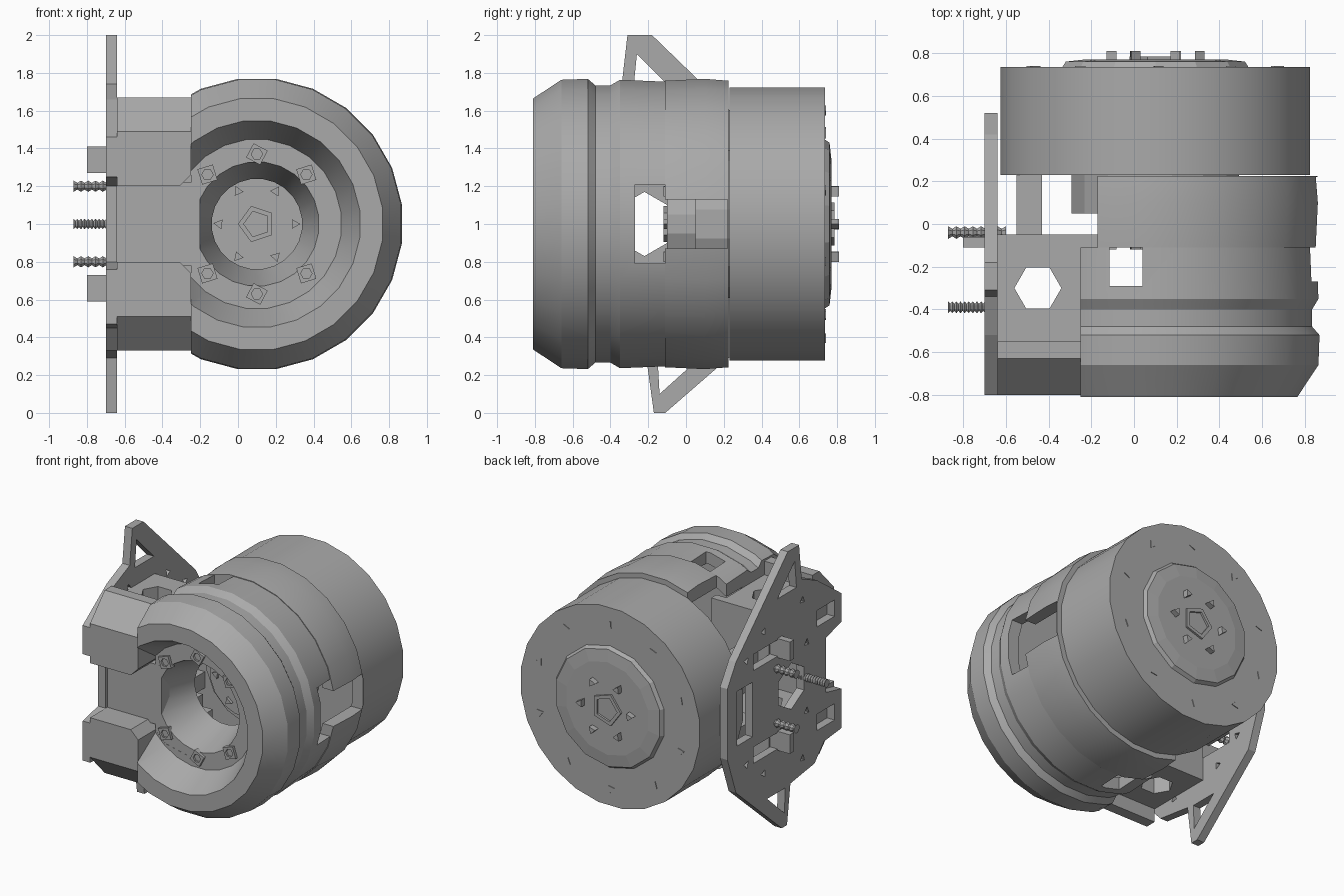
import bpy, bmesh, math
from mathutils import Matrix, Vector

default_cube = bpy.data.objects.get("Cube")
if default_cube:
    bpy.data.objects.remove(default_cube, do_unlink=True)

# One grey finish for everything
GREY = (0.4, 0.4, 0.4, 1)
grey_metal = bpy.data.materials.new("grey metal")
grey_metal.use_nodes = True
grey_metal.diffuse_color = GREY
grey_metal.node_tree.nodes["Principled BSDF"].inputs["Base Color"].default_value = GREY

CENTRE_X, CENTRE_Z = 0.1, 1.0


def finish(name, bm, smooth=False):
    bmesh.ops.remove_doubles(bm, verts=bm.verts, dist=0.0001)
    bmesh.ops.recalc_face_normals(bm, faces=bm.faces)
    mesh = bpy.data.meshes.new(name)
    bm.to_mesh(mesh)
    bm.free()
    mesh.materials.append(grey_metal)
    obj = bpy.data.objects.new(name, mesh)
    bpy.context.collection.objects.link(obj)
    if smooth:
        smooth_edges(obj)
    return obj


def activate(obj):
    bpy.ops.object.select_all(action='DESELECT')
    obj.select_set(True)
    bpy.context.view_layer.objects.active = obj


def smooth_edges(obj):
    activate(obj)
    bpy.ops.object.shade_smooth_by_angle(angle=math.radians(20))


def prism(name, outline, axis, low, high):
    """Extrude a flat outline along one axis."""
    place = {'x': lambda a, b: (low, a, b),
             'y': lambda a, b: (a, low, b),
             'z': lambda a, b: (a, b, low)}[axis]
    bm = bmesh.new()
    face = bm.faces.new([bm.verts.new(place(*p)) for p in outline])
    ext = bmesh.ops.extrude_face_region(bm, geom=[face])
    move = Vector([(high - low) * (axis == k) for k in 'xyz'])
    bmesh.ops.translate(bm, vec=move, verts=[v for v in ext['geom'] if isinstance(v, bmesh.types.BMVert)])
    return finish(name, bm)


def box(name, x, y, z):
    return prism(name, [(x[0], y[0]), (x[1], y[0]), (x[1], y[1]), (x[0], y[1])], 'z', *z)


def ngon(a, b, radius, sides, turn=0.0):
    angles = [turn + math.tau * i / sides for i in range(sides)]
    return [(a + radius * math.cos(t), b + radius * math.sin(t)) for t in angles]


def lathe(name, profile, sides=24, origin=(CENTRE_X, 0, CENTRE_Z), along_x=False, smooth=True):
    """Revolve a closed (radius, distance) profile about the y or x axis."""
    bm = bmesh.new()
    rings = []
    for i in range(sides):
        t = math.tau * (i + 0.5) / sides
        ring = [(d, r * math.cos(t), r * math.sin(t)) if along_x else
                (r * math.cos(t), d, r * math.sin(t)) for r, d in profile]
        rings.append([bm.verts.new(p) for p in ring])
    count = len(profile)
    for i in range(sides):
        a, b = rings[i], rings[(i + 1) % sides]
        for j in range(count):
            k = (j + 1) % count
            if profile[j][0] or profile[k][0]:
                bm.faces.new((a[j], a[k], b[k], b[j]))
    bmesh.ops.remove_doubles(bm, verts=bm.verts, dist=0.00001)
    bmesh.ops.transform(bm, matrix=Matrix.Translation(origin), verts=bm.verts)
    return finish(name, bm, smooth)


def cut(target, cutters, smooth=True):
    for cutter in cutters:
        mod = target.modifiers.new("cut", 'BOOLEAN')
        mod.operation = 'DIFFERENCE'
        mod.solver = 'EXACT'
        mod.object = cutter
        activate(target)
        bpy.ops.object.modifier_apply(modifier=mod.name)
        bpy.data.objects.remove(cutter, do_unlink=True)
    if smooth:
        smooth_edges(target)


def mirrored(z, side):
    """Heights above the centre line, flipped for the lower side."""
    return tuple(sorted(CENTRE_Z + side * h for h in z))


# Front housing: grooved shell with a bowl and a funnel hole
front_housing = lathe("front_housing", [
    (0.67, -0.81), (0.77, -0.66), (0.775, -0.52), (0.74, -0.48), (0.74, -0.4), (0.77, -0.35),
    (0.76, -0.11), (0.68, -0.11), (0.68, -0.3), (0.24, -0.3), (0.33, -0.6), (0.45, -0.6), (0.55, -0.81)])
channel = [(-1, 0.8), (-0.32, 0.8), (-0.17, 0.66), (CENTRE_X, 0.6),
           (CENTRE_X, 1.4), (-0.17, 1.34), (-0.32, 1.2), (-1, 1.2)]
cut(front_housing, [
    box("side_cutter", (-1, -0.25), (-1, 0), (0, 2)),
    prism("channel_cutter", channel, 'y', -0.9, -0.599),
    box("window_cutter", (-0.115, 0.04), (-0.29, 0), (0, 2)),
    box("side_window_cutter", (0.5, 1), (-0.27, 0), (0.79, 1.21))])

# Middle band, open toward the mounting plate and slotted on the far side
middle_band = lathe("middle_band", [(0.765, -0.11), (0.775, 0.1), (0.765, 0.225), (0.68, 0.225), (0.68, -0.11)])
cut(middle_band, [
    box("band_cutter", (-1, -0.17), (-1, 1), (0, 2)),
    box("slot_cutter", (0.5, 1), (-1, 0.22), (0.87, 1.13))])

# Motor can, inner hub and rear boss
motor_can = lathe("motor_can", [(0, 0.23), (0.73, 0.23), (0.73, 0.735), (0, 0.735)])
lathe("inner_hub", [(0, -0.1), (0.26, -0.1), (0.26, 0.05), (0.4, 0.05), (0.4, 0.23), (0, 0.23)], 16)
lathe("hub_shaft", [(0.07, -0.12), (0.1, -0.12), (0.1, -0.09), (0.07, -0.09)], 5, smooth=False)
lathe("rear_boss", [(0, 0.73), (0.45, 0.73), (0.43, 0.76), (0.34, 0.77), (0, 0.77)], 14, smooth=False)
lathe("rear_shaft", [(0.09, 0.76), (0.12, 0.76), (0.12, 0.785), (0.09, 0.785)], 5, smooth=False)

# Rear pins and rim screws
for i in range(6):
    x, z = ngon(CENTRE_X, CENTRE_Z, 0.2, 6)[i]
    prism("rear_pin", ngon(x, z, 0.03, 3, i), 'y', 0.76, 0.81)
    prism("hub_pin", ngon(x, z, 0.03, 3, i), 'y', -0.12, -0.09)
for i, (x, z) in enumerate(ngon(CENTRE_X, CENTRE_Z, 0.6, 10, 0.3)):
    prism("rim_screw", ngon(x, z, 0.03, 3, i), 'y', 0.73, 0.74)

# Bowl bolts
for degrees in (45, 90, 135, 225, 270, 315):
    t = math.radians(degrees)
    x, z = CENTRE_X + 0.37 * math.cos(t), CENTRE_Z + 0.37 * math.sin(t)
    bolt = prism("bowl_bolt", ngon(x, z, 0.06, 4, t + 0.3), 'y', -0.62, -0.58)
    cut(bolt, [prism("bolt_cutter", ngon(x, z, 0.03, 6), 'y', -0.7, -0.605)], False)

# Channel floor between the arms
box("channel_floor", (-0.64, -0.2), (-0.6, -0.5), (0.78, 1.22))

for side in (1, -1):
    # Chamfered front arms
    arm = [(-0.8, 0.2), (-0.8, 0.49), (-0.63, 0.67), (-0.55, 0.67), (-0.55, 0.2)]
    arm_body = prism("front_arm", [(y, CENTRE_Z + side * h) for y, h in arm], 'x', -0.64, -0.25)
    corner = [(-0.32, 0.19), (-0.24, 0.19), (-0.24, 0.27)]
    cut(arm_body, [prism("corner_cutter", [(x, CENTRE_Z + side * h) for x, h in corner], 'y', -1, 0)], False)
    # Mount block with a hexagonal passage
    block = box("mount_block", (-0.64, -0.25), (-0.55, -0.05), mirrored((0.21, 0.57), side))
    cut(block, [prism("hex_cutter", ngon(-0.45, -0.3, 0.11, 6), 'z', 0, 2)], False)
    # Standoff, inner rib and locating tab
    box("standoff", (-0.55, -0.43), (-0.05, 0.23), mirrored((0.2, 0.32), side))
    box("inner_rib", (-0.38, -0.17), (-0.11, -0.05), mirrored((0.3, 0.57), side))
    box("locating_tab", (-0.8, -0.64), (-0.11, -0.06), mirrored((0.27, 0.41), side))

# Mounting plate with pointed ends
plate_outline = [
    (-0.31, 2), (-0.18, 2), (0.42, 1.42), (0.52, 1.26), (0.52, 0.74), (0.42, 0.46), (-0.11, 0),
    (-0.17, 0), (-0.21, 0.29), (-0.49, 0.33), (-0.6, 0.45), (-0.8, 0.47), (-0.8, 0.76),
    (-0.62, 0.8), (-0.62, 1.2), (-0.8, 1.25), (-0.8, 1.46), (-0.52, 1.66), (-0.34, 1.74)]
mounting_plate = prism("mounting_plate", plate_outline, 'x', -0.7, -0.64)
plate_holes = [
    [(-0.26, 1.9), (-0.06, 1.7), (-0.28, 1.7)],
    [(-0.14, 0.1), (0.06, 0.28), (-0.15, 0.28)],
    ngon(-0.22, CENTRE_Z, 0.17, 6, math.pi / 6)]


def slot(y, z, length, height):
    return [(y - length, z - height), (y + length, z - height), (y + length, z + height), (y - length, z + height)]


plate_holes.append(slot(0.32, CENTRE_Z, 0.09, 0.2))
for side in (1, -1):
    plate_holes.append(slot(0.06, CENTRE_Z + side * 0.34, 0.16, 0.06))
    plate_holes.append(slot(-0.62, CENTRE_Z + side * 0.38, 0.1, 0.06))
    for y, h in ((0.3, 0.38), (0.1, 0.52), (-0.35, 0.58), (-0.4, 0.25)):
        plate_holes.append(ngon(y, CENTRE_Z + side * h, 0.03, 3, y))
cut(mounting_plate, [prism("plate_cutter", hole, 'x', -1, 0) for hole in plate_holes], False)


# Threaded screws through the plate
def screw(y, z, radius, threads):
    step = 0.27 / threads
    ridge = [(radius * (0.6 if i % 2 else 1), -0.87 + i * step / 2) for i in range(2 * threads + 1)]
    lathe("threaded_screw", [(0, -0.87)] + ridge + [(0, -0.6)], 8, (0, y, z), True, False)


screw(-0.04, 1.2, 0.032, 7)
screw(-0.04, 0.8, 0.032, 7)
screw(-0.39, CENTRE_Z, 0.03, 14)
